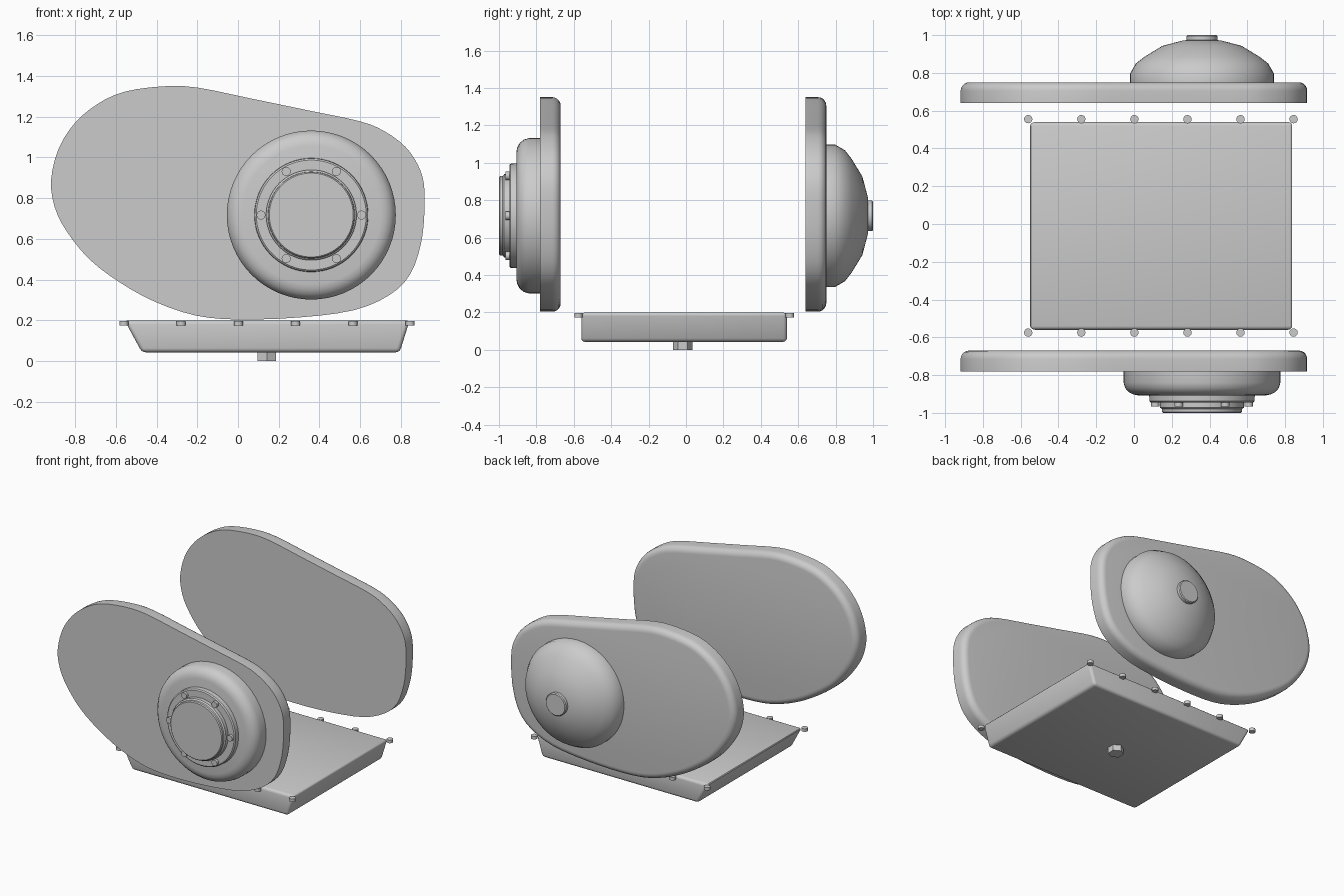
import bpy, bmesh, math
from mathutils import Vector, Matrix

cube = bpy.data.objects.get("Cube")
if cube:
    bpy.data.objects.remove(cube, do_unlink=True)

grey = bpy.data.materials.new("cast_grey")
grey.use_nodes = True
grey.diffuse_color = (0.6, 0.6, 0.6, 1)
grey.node_tree.nodes["Principled BSDF"].inputs["Base Color"].default_value = (0.6, 0.6, 0.6, 1)

AXIS_X, AXIS_Z = 0.36, 0.717   # shared axis of both round covers


def finish(bm, name, angle=35):
    bmesh.ops.recalc_face_normals(bm, faces=bm.faces)
    mesh = bpy.data.meshes.new(name)
    bm.to_mesh(mesh)
    bm.free()
    mesh.materials.append(grey)
    obj = bpy.data.objects.new(name, mesh)
    bpy.context.collection.objects.link(obj)
    bpy.ops.object.select_all(action='DESELECT')
    obj.select_set(True)
    bpy.context.view_layer.objects.active = obj
    bpy.ops.object.shade_smooth_by_angle(angle=math.radians(angle))
    return obj


def skin(name, rings, angle=35):
    """Closed solid through matching rings of points, capped at both ends."""
    bm = bmesh.new()
    loops = [[bm.verts.new(p) for p in ring] for ring in rings]
    n = len(loops[0])
    for a, b in zip(loops, loops[1:]):
        for i in range(n):
            j = (i + 1) % n
            bm.faces.new((a[i], a[j], b[j], b[i]))
    bm.faces.new(loops[0])
    bm.faces.new(loops[-1])
    return finish(bm, name, angle)


def turned(name, profile, x=AXIS_X, z=AXIS_Z, sides=64, angle=35):
    """Lathe a (radius, y) profile about an axis along y."""
    turn = [math.tau * i / sides for i in range(sides)]
    return skin(name, [[(x + r * math.cos(t), y, z + r * math.sin(t)) for t in turn]
                       for r, y in profile], angle)


def post(name, x, y, z0, z1, radius, sides):
    """Upright cylinder between two heights."""
    bm = bmesh.new()
    bmesh.ops.create_cone(bm, cap_ends=True, segments=sides, radius1=radius, radius2=radius,
                          depth=z1 - z0, matrix=Matrix.Translation((x, y, (z0 + z1) / 2)))
    return finish(bm, name)


def smooth_loop(points, steps=3):
    """Closed Catmull-Rom loop through the points."""
    pts = [Vector(p) for p in points]
    n, out = len(pts), []
    for i in range(n):
        a, b, c, d = (pts[(i + k) % n] for k in (-1, 0, 1, 2))
        for s in range(steps):
            t = s / steps
            out.append(b + (c - a) * t / 2 + (2 * a - 5 * b + 4 * c - d) * t * t / 2
                       + (3 * b - a - 3 * c + d) * t ** 3 / 2)
    return out


def inset(loop, amount):
    """Move a counter-clockwise loop inwards."""
    n, out = len(loop), []
    for i, p in enumerate(loop):
        along = (loop[(i + 1) % n] - loop[i - 1]).normalized()
        out.append(p + Vector((-along.y, along.x)) * amount)
    return out


# Egg-shaped side plates, rounded on the rear edge
outline = smooth_loop([
    (0.6, 1.177), (0.34, 1.232), (0.06, 1.29), (-0.2, 1.343), (-0.37, 1.349), (-0.56, 1.322),
    (-0.69, 1.262), (-0.8, 1.17), (-0.88, 1.045), (-0.918, 0.89), (-0.9, 0.755),
    (-0.84, 0.635), (-0.73, 0.5), (-0.58, 0.386), (-0.41, 0.292), (-0.21, 0.224),
    (0, 0.204), (0.3, 0.214), (0.57, 0.25), (0.745, 0.325), (0.845, 0.425),
    (0.897, 0.57), (0.915, 0.72), (0.913, 0.87), (0.882, 0.966), (0.82, 1.054), (0.72, 1.128)])
R = 0.045
for name, front, back in (("front_side_plate", -0.78, -0.67), ("rear_side_plate", 0.64, 0.75)):
    layers = [(0, front)]
    for k in range(6):
        t = math.pi / 2 * k / 5
        layers.append((R * (1 - math.cos(t)), back - R + R * math.sin(t)))
    skin(name, [[(p.x, y, p.y) for p in inset(outline, d)] for d, y in layers])

# Front round cover with flange, cap and bolts
turned("front_round_cover", [(0.415, -0.775), (0.415, -0.84), (0.407, -0.868), (0.388, -0.89),
                             (0.365, -0.902), (0.34, -0.907)])
turned("front_flange", [(0.28, -0.9), (0.278, -0.938), (0.27, -0.945)])
turned("front_cap", [(0.222, -0.94), (0.222, -0.972), (0.213, -0.98), (0.212, -0.994),
                     (0.206, -1.0)], angle=30)
for i in range(6):
    t = math.tau * i / 6
    turned(f"cover_bolt_{i + 1}", [(0.022, -0.94), (0.022, -0.966)],
           AXIS_X + 0.247 * math.cos(t), AXIS_Z + 0.247 * math.sin(t), 16)

# Rear domed cover with centre knob
turned("rear_dome", [(0.382, 0.745), (0.382, 0.795), (0.35, 0.85), (0.305, 0.885),
                     (0.21, 0.943), (0.1, 0.972), (0.03, 0.976)], sides=48, angle=50)
turned("rear_knob", [(0.082, 0.965), (0.082, 0.994), (0.076, 1.0)], sides=32)

# Oil tray with sloping ends
bm = bmesh.new()
bmesh.ops.create_cube(bm, size=1)
for v in bm.verts:
    top = v.co.z > 0
    half = 0.7 if top else 0.633
    v.co = Vector((0.143 + math.copysign(half, v.co.x) + (0 if top else 0.018),
                   -0.01 + 1.1 * v.co.y, 0.2 if top else 0.043))
bmesh.ops.bevel(bm, geom=bm.edges[:], offset=0.02, segments=3, profile=0.5, affect='EDGES')
finish(bm, "oil_tray", 40)
post("drain_plug", 0.142, -0.018, 0, 0.05, 0.052, 6)

# Bolts along both long tray edges
for side, y in (("front", -0.575), ("rear", 0.555)):
    for i in range(6):
        post(f"{side}_tray_bolt_{i + 1}", -0.56 + 0.281 * i, y, 0.174, 0.196, 0.022, 16)
